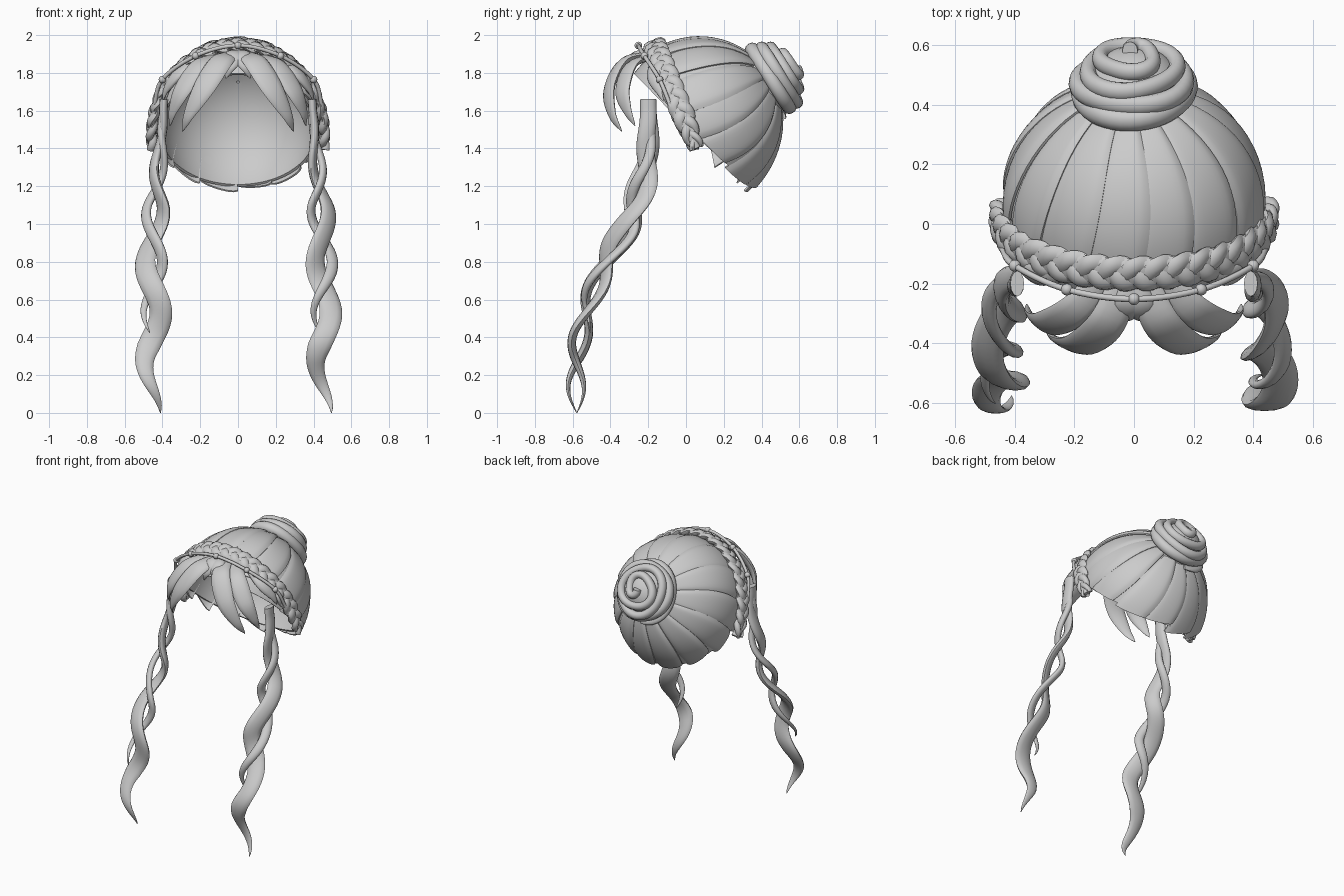
import bpy, bmesh, random
from math import sin, cos, pi, radians
from mathutils import Vector

random.seed(4)
cube = bpy.data.objects.get("Cube")
if cube:
    bpy.data.objects.remove(cube)

# One hair colour
hair = bpy.data.materials.new("hair_grey")
hair.use_nodes = True
hair.diffuse_color = (0.6, 0.6, 0.6, 1)
hair.node_tree.nodes["Principled BSDF"].inputs["Base Color"].default_value = (0.6, 0.6, 0.6, 1)

# Head frame: the locks radiate from the bun axis
CENTRE = Vector((0, 0.07, 1.55))
AXIS = Vector((0, 0.87, 0.49)).normalized()
RIGHT = Vector((1, 0, 0))
FRONT = Vector((0, -AXIS.z, AXIS.y))


def head_point(theta, az, r):
    ring = FRONT * cos(az) + RIGHT * sin(az)
    return CENTRE + (AXIS * cos(theta) + ring * sin(theta)) * r


def hem(az):
    """Polar angle where the hair cap ends."""
    c = cos(az)
    return radians(100 + (14 if c > 0 else 20) * c)


def flare(az, v):
    """The nape bells out slightly."""
    return 0.025 * v ** 3 * max(0, -cos(az))


def finish(name, bm, angle=40):
    bmesh.ops.recalc_face_normals(bm, faces=bm.faces[:])
    mesh = bpy.data.meshes.new(name)
    bm.to_mesh(mesh)
    bm.free()
    mesh.materials.append(hair)
    mesh.polygons.foreach_set("use_smooth", [True] * len(mesh.polygons))
    mesh.set_sharp_from_angle(angle=radians(angle))
    ob = bpy.data.objects.new(name, mesh)
    bpy.context.scene.collection.objects.link(ob)


def shell(name, outer, thickness, nu, nv):
    """Closed shell: outer(u, v, depth) sampled on an outside and an inside sheet."""
    bm = bmesh.new()
    sheets = [[[bm.verts.new(outer(i / nu, j / nv, d)) for i in range(nu + 1)]
               for j in range(nv + 1)] for d in (0, thickness)]
    for s in sheets:
        for j in range(nv):
            for i in range(nu):
                bm.faces.new((s[j][i], s[j][i + 1], s[j + 1][i + 1], s[j + 1][i]))
    a, b = sheets
    for j in range(nv):
        for i in (0, nu):
            bm.faces.new((a[j][i], a[j + 1][i], b[j + 1][i], b[j][i]))
    for i in range(nu):
        for j in (0, nv):
            bm.faces.new((a[j][i], a[j][i + 1], b[j][i + 1], b[j][i]))
    bmesh.ops.remove_doubles(bm, verts=bm.verts[:], dist=0.0005)
    finish(name, bm)


def sweep(name, path, side, width, thick, n=10):
    """Sweep an ellipse along path; side, width and thick vary along it."""
    steps = len(path) - 1
    bm = bmesh.new()
    rings = []
    for k, p in enumerate(path):
        t = k / steps
        tangent = (path[min(k + 1, steps)] - path[max(k - 1, 0)]).normalized()
        s = side(p, tangent)
        s = (s - tangent * s.dot(tangent)).normalized()
        up = tangent.cross(s)
        rings.append([bm.verts.new(p + s * cos(2 * pi * i / n) * width(t)
                                   + up * sin(2 * pi * i / n) * thick(t)) for i in range(n)])
    for a, b in zip(rings, rings[1:]):
        for i in range(n):
            bm.faces.new((a[i], a[(i + 1) % n], b[(i + 1) % n], b[i]))
    bm.faces.new(rings[0])
    bm.faces.new(rings[-1])
    finish(name, bm, 60)


def spline(points, steps=24):
    """Smooth path through a few points."""
    pts = [Vector(p) for p in points]
    pts = [2 * pts[0] - pts[1]] + pts + [2 * pts[-1] - pts[-2]]
    out = []
    for k in range(steps + 1):
        x = k / steps * (len(pts) - 3)
        i = min(int(x), len(pts) - 4)
        f = x - i
        a, b, c, d = pts[i:i + 4]
        out.append((2 * b + (c - a) * f + (2 * a - 5 * b + 4 * c - d) * f ** 2
                    + (3 * b - a - 3 * c + d) * f ** 3) / 2)
    return out


# Smooth cap beneath the locks
shell("hair_cap", lambda u, v, d: head_point(hem(2 * pi * u) * (0.01 + v), 2 * pi * u,
                                             0.425 + flare(2 * pi * u, v) - d), 0.014, 64, 24)

# Broad, flat, overlapping locks fanning out from the bun
LOCKS = 14
for k in range(LOCKS):
    mid = 2 * pi * (k + 0.5 + random.uniform(-0.12, 0.12)) / LOCKS
    end = min(hem(mid), radians(100)) + radians(random.uniform(0, 4))
    half = pi / LOCKS * random.uniform(1.08, 1.2)

    def lock(u, v, d):
        w = 2 * u - 1
        theta = 0.2 + (end - 0.2) * v - 0.06 * w * v ** 3
        az = mid + half * w * (1 - 0.1 * v ** 4) + 0.08 * sin(pi * v)
        lift = 0.011 * (1 - w ** 6) + 0.007 * w
        return head_point(theta, az, 0.43 + lift + flare(mid, v) - d)

    shell(f"cap_lock_{k + 1}", lock, 0.009, 10, 16)

# Coiled bun: a rising spiral around a solid core
bun_path = []
for k in range(181):
    t = k / 180
    ang = 2 * pi * 4.2 * t
    r = 0.168 * (1 - t ** 3) + 0.018 + 0.008 * sin(2.6 * ang)
    bun_path.append(CENTRE + AXIS * (0.4 + 0.185 * t ** 0.9)
                    - (FRONT * cos(ang) + RIGHT * sin(ang)) * r)
sweep("bun_coil", bun_path, lambda p, tan: AXIS,
      lambda t: (0.038 - 0.008 * t) * min(1, 0.3 + 8 * t), lambda t: 0.032 - 0.006 * t, 12)
shell("bun_core", lambda u, v, d: CENTRE + AXIS * (0.4 + 0.18 * cos(pi / 2 * v) - d)
      + (FRONT * cos(2 * pi * u) + RIGHT * sin(2 * pi * u)) * 0.18 * sin(pi / 2 * v), 0.01, 32, 8)

# Braided headband: three crossing strands over a flat core
ACROSS = Vector((0, 0.92, 0.39))


def band_point(t, across, out):
    phi = radians(-98 + 196 * t)
    ring = Vector((sin(phi), -0.36 * cos(phi), cos(phi)))
    base = Vector((0.458 * sin(phi), 0.028 - 0.195 * cos(phi), 1.47 + 0.478 * cos(phi)))
    return base + ACROSS * across + ring.normalized() * out


def band_width(full):
    return lambda t: full * min(1, 0.4 + 6 * t, 0.4 + 6 * (1 - t))


for s in range(3):
    path = []
    for k in range(181):
        wave = 2 * pi * (7 * k / 180 + s / 3)
        path.append(band_point(k / 180, 0.03 * sin(wave), 0.009 * sin(2 * wave)))
    sweep(f"headband_strand_{s + 1}", path, lambda p, tan: ACROSS,
          band_width(0.034), lambda t: 0.022, 8)
sweep("headband_core", [band_point(k / 48, 0, 0) for k in range(49)], lambda p, tan: ACROSS,
      band_width(0.055), lambda t: 0.022, 12)

# Thin cord with five pearls in front of the headband
cord_half = [(0, -0.252, 1.945), (0.225, -0.22, 1.89), (0.4, -0.14, 1.765), (0.445, -0.08, 1.62)]
cord = [(-x, y, z) for x, y, z in cord_half[:0:-1]] + cord_half
sweep("pearl_cord", spline(cord, 48), lambda p, tan: Vector((0, 1, 0.3)),
      lambda t: 0.011, lambda t: 0.011, 8)
for k, p in enumerate(cord[1:-1]):
    bm = bmesh.new()
    bmesh.ops.create_uvsphere(bm, u_segments=16, v_segments=10, radius=0.02)
    bmesh.ops.translate(bm, verts=bm.verts[:], vec=p)
    finish(f"pearl_{k + 1}", bm)


# Bangs: tapered strands parted at the middle, mirrored
def taper(full):
    return lambda t: full * (0.65 + 0.35 * sin(pi * min(1, 1.3 * t))) * (1 - t ** 4) + 0.002


BANGS = {
    "inner": ([(0.03, -0.18, 1.9), (0.09, -0.33, 1.86), (0.18, -0.405, 1.72), (0.26, -0.39, 1.58), (0.295, -0.34, 1.49)], 0.066),
    "outer": ([(0.09, -0.17, 1.89), (0.2, -0.29, 1.84), (0.295, -0.335, 1.71), (0.345, -0.31, 1.6), (0.36, -0.27, 1.52)], 0.06),
    "temple": ([(0.2, -0.15, 1.87), (0.31, -0.17, 1.8), (0.375, -0.145, 1.72), (0.4, -0.12, 1.65)], 0.042),
    "middle": ([(0.0, -0.19, 1.91), (0.02, -0.27, 1.89), (0.045, -0.31, 1.83), (0.065, -0.3, 1.77)], 0.05),
}
for label, (pts, w) in BANGS.items():
    for side_name, m in (("left", 1), ("right", -1)):
        sweep(f"{label}_bang_{side_name}", spline([(m * x, y, z) for x, y, z in pts]),
              lambda p, tan: tan.cross(p - CENTRE), taper(w), taper(0.02), 12)

# Long side locks: a broad twisted strand with a slimmer one winding round it
middle_line = spline([(0.453, -0.578, 0.0), (0.453, -0.58, 0.25), (0.45, -0.535, 0.5), (0.45, -0.42, 0.8),
                      (0.44, -0.305, 1.0), (0.425, -0.22, 1.25), (0.405, -0.2, 1.45), (0.392, -0.2, 1.66)], 90)[::-1]


def side_lock(name, m, phase, bottom, reach, width, thick):
    path = []
    for p in middle_line:
        if p.z < bottom:
            break
        grow = reach * min(1, max(0, (1.6 - p.z) / 0.5))
        ang = 2 * pi * p.z / 0.53 + phase
        path.append(Vector((m * p.x + grow * cos(ang), p.y + m * grow * sin(ang), p.z)))

    def turn(p, tan):
        a = pi / 2 * min(1, max(0, (1.45 - p.z) / 1.0))
        return Vector((m * sin(a), cos(a), 0))

    sweep(name, path, turn,
          lambda t: width * (0.7 + 0.3 * min(1, 1.6 * t)) * min(1, (1 - t) * 5) ** 0.8 + 0.002,
          lambda t: thick * min(1, (1 - t) * 6) + 0.002, 12)


for side_name, m in (("left", 1), ("right", -1)):
    side_lock(f"side_lock_broad_{side_name}", m, 0, 0.0, 0.042, 0.058, 0.021)
    side_lock(f"side_lock_slim_{side_name}", m, pi, 0.42, 0.05, 0.03, 0.018)
